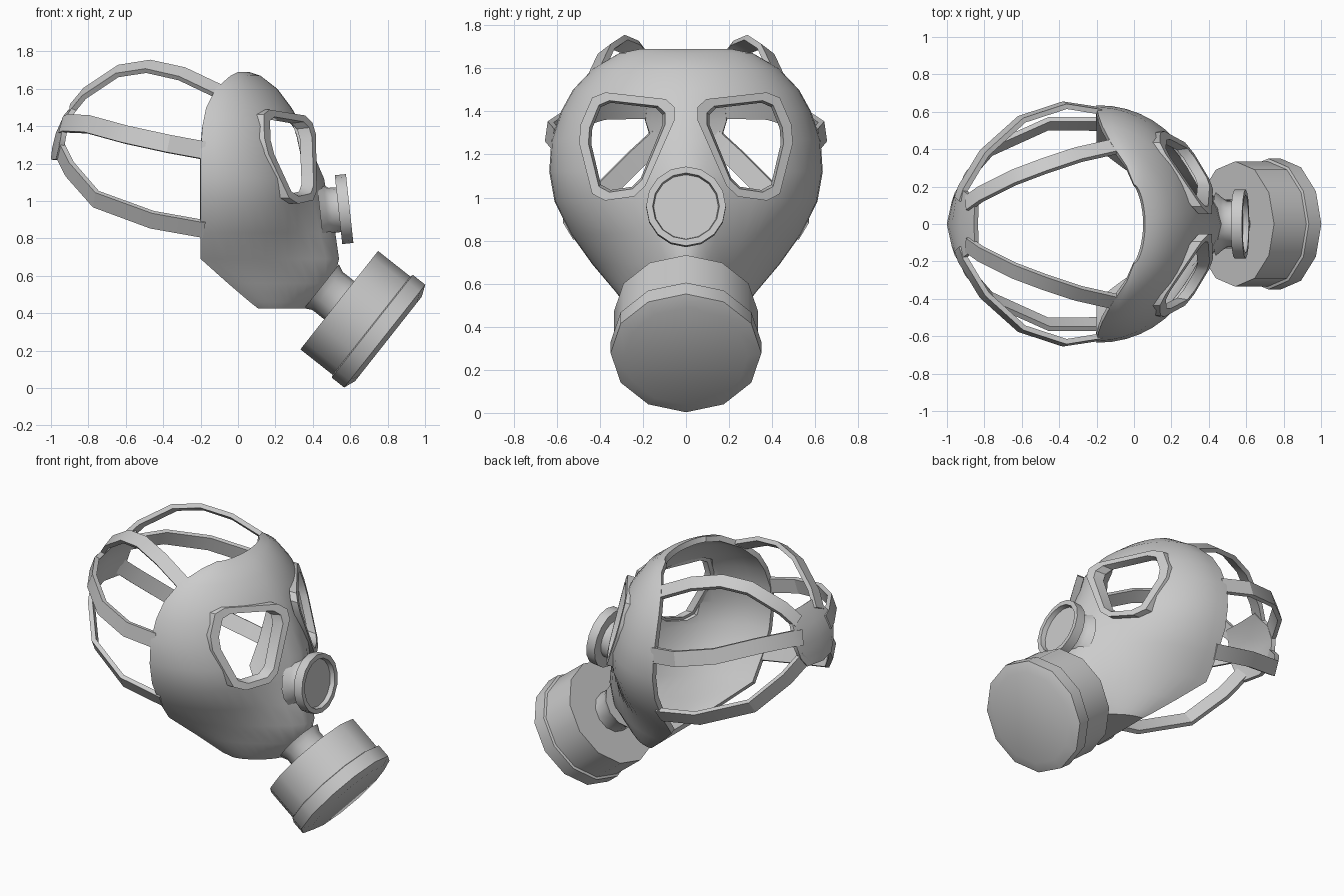
import bpy, bmesh, math
from mathutils import Vector as V

if "Cube" in bpy.data.objects:
    bpy.data.objects.remove(bpy.data.objects["Cube"])


def make(name, verts, faces, smooth=True, angle=38, fix=True):
    me = bpy.data.meshes.new(name)
    me.from_pydata([tuple(v) for v in verts], [], faces)
    if fix:
        bm = bmesh.new()
        bm.from_mesh(me)
        bmesh.ops.remove_doubles(bm, verts=bm.verts, dist=1e-5)
        bmesh.ops.recalc_face_normals(bm, faces=bm.faces)
        bm.to_mesh(me)
        bm.free()
    ob = bpy.data.objects.new(name, me)
    bpy.context.collection.objects.link(ob)
    if smooth:
        shade(ob, angle)
    return ob


def activate(ob):
    bpy.ops.object.select_all(action='DESELECT')
    ob.select_set(True)
    bpy.context.view_layer.objects.active = ob


def shade(ob, angle=38):
    activate(ob)
    bpy.ops.object.shade_smooth_by_angle(angle=math.radians(angle))


def apply_mods(ob):
    activate(ob)
    for m in list(ob.modifiers):
        bpy.ops.object.modifier_apply(modifier=m.name)


def bridge(rings, n, closed_rows=False):
    """Quads between rings of n points each (rings themselves are closed)."""
    cnt = rings if closed_rows else rings - 1
    return [(i * n + j, i * n + (j + 1) % n,
             ((i + 1) % rings) * n + (j + 1) % n, ((i + 1) % rings) * n + j)
            for i in range(cnt) for j in range(n)]


def revolve(name, profile, origin, axis, sides):
    a = V(axis).normalized()
    w = V((0, 1, 0))
    u = w.cross(a)
    verts = []
    for r, d in profile:
        for k in range(sides):
            t = 2 * math.pi * k / sides
            verts.append(V(origin) + a * d + (u * math.cos(t) + w * math.sin(t)) * r)
    n = len(profile)
    faces = bridge(n, sides)
    faces += [tuple(range(sides)), tuple(range((n - 1) * sides, n * sides))]
    return make(name, verts, faces)


# Face shell: horizontal sections (z, back x, front x, half width, nose bump, exponent)
sections = [
    (1.69, 0.00, 0.06, 0.21, 0, 1.8), (1.67, -0.04, 0.12, 0.31, 0, 1.8),
    (1.60, -0.12, 0.21, 0.43, 0, 1.85), (1.50, -0.17, 0.285, 0.525, 0, 1.9),
    (1.40, -0.19, 0.325, 0.58, 0.02, 2.0), (1.27, -0.20, 0.355, 0.625, 0.04, 2.0),
    (1.12, -0.20, 0.38, 0.635, 0.08, 2.1), (0.98, -0.20, 0.385, 0.61, 0.10, 2.1),
    (0.83, -0.20, 0.38, 0.535, 0.14, 2.0), (0.69, -0.20, 0.37, 0.435, 0.17, 1.9),
    (0.56, -0.06, 0.35, 0.325, 0.16, 1.85), (0.46, 0.05, 0.31, 0.25, 0.09, 1.8),
    (0.425, 0.09, 0.29, 0.21, 0.07, 1.8)]
SEG = 24


def nose(bump, y):
    return bump * math.exp(-(y / 0.18) ** 2)


def shell_x(y, z):
    """Front surface of the shell at a given y, z."""
    for a, b in zip(sections, sections[1:]):
        if b[0] <= z <= a[0]:
            f = (a[0] - z) / (a[0] - b[0])
            _, xb, xf, w, bump, n = [p + (q - p) * f for p, q in zip(a, b)]
            return xb + (xf - xb) * max(1 - (y / w) ** n, 0) ** (1 / n) + nose(bump, y)


verts = []
for z, xb, xf, w, bump, n in sections:
    for j in range(SEG + 1):
        t = -math.pi / 2 + math.pi * j / SEG
        y = w * math.copysign(abs(math.sin(t)) ** (2 / n), t)
        x = xb + (xf - xb) * max(math.cos(t), 0) ** (2 / n)
        verts.append((x + nose(bump, y), y, z))
C = SEG + 1
faces = [(i * C + j, (i + 1) * C + j, (i + 1) * C + j + 1, i * C + j + 1)
         for i in range(len(sections) - 1) for j in range(SEG)]
faces.append(tuple(reversed(range((len(sections) - 1) * C, len(sections) * C))))
shell = make("face_shell", verts, faces, smooth=False, fix=False)
sol = shell.modifiers.new("thickness", 'SOLIDIFY')
sol.thickness = 0.035
sol.offset = -1

# Eye openings and rims
eye = [(0.11, 1.385), (0.14, 1.415), (0.35, 1.44), (0.395, 1.42), (0.435, 1.32),
       (0.44, 1.25), (0.395, 1.06), (0.35, 1.035), (0.25, 1.05), (0.21, 1.09), (0.11, 1.335)]
cy, cz = 0.275, 1.24


def eye_ring(sy, sz, side, offset=0, mode="plane"):
    out = []
    for y, z in eye:
        y, z = cy + (y - cy) * sy, cz + (z - cz) * sz
        x = offset
        if mode == "plane":
            x += 0.487 - 0.645 * y - 0.303 * (z - 1.2)
        elif mode == "shell":
            x += shell_x(y, z)
        out.append((x, side * y, z))
    return out


N = len(eye)
for side, label in ((1, "left"), (-1, "right")):
    cutter = make("eye_cutter_" + label,
                  eye_ring(1.12, 1.1, side, 0, "flat") + eye_ring(1.12, 1.1, side, 0.9, "flat"),
                  bridge(2, N) + [tuple(range(N)), tuple(range(N, 2 * N))], smooth=False)
    cutter.hide_render = True
    b = shell.modifiers.new("eye_" + label, 'BOOLEAN')
    b.operation = 'DIFFERENCE'
    b.solver = 'EXACT'
    b.object = cutter
    rim = (eye_ring(1.34, 1.24, side, -0.04) + eye_ring(1.34, 1.24, side, 0.012) +
           eye_ring(1.08, 1.05, side, 0.014) + eye_ring(1.0, 1.0, side, -0.045))
    make("eye_rim_" + label, rim, bridge(4, N, True), angle=35)
apply_mods(shell)
shade(shell, 40)
for label in ("left", "right"):
    bpy.data.objects.remove(bpy.data.objects["eye_cutter_" + label])

# Round voice port on the nose
revolve("voice_port", [(0.17, -0.16), (0.14, -0.125), (0.122, -0.1), (0.12, -0.06), (0.185, -0.06),
                       (0.185, 0), (0.155, 0), (0.15, -0.03)], (0.597, 0, 0.96), (0.994, 0, 0.108), 16)

# Filter canister and its neck
revolve("filter_canister", [(0.15, -0.46), (0.13, -0.42), (0.13, -0.34), (0.335, -0.34),
                            (0.335, -0.12), (0.35, -0.115), (0.35, -0.03), (0.287, -0.005)],
        (0.808, 0, 0.259), (0.785, 0, -0.62), 12)

# Head straps: flat bands following the skull
CENTRE = V((-0.3, 0, 1.2))


def strap(name, path, width, side):
    pts = [V((x, side * y, z)) for x, y, z in path]
    verts = []
    for i, p in enumerate(pts):
        t = (pts[min(i + 1, len(pts) - 1)] - pts[max(i - 1, 0)]).normalized()
        nrm = p - CENTRE
        nrm = (nrm - t * nrm.dot(t)).normalized()
        w = t.cross(nrm) * width / 2
        h = nrm * 0.014
        verts += [p + w + h, p - w + h, p - w - h, p + w - h]
    k = len(pts)
    make(name, verts, bridge(k, 4) + [(0, 1, 2, 3), tuple(range(4 * k - 4, 4 * k))], angle=25)


paths = {
    "upper": ([(-0.10, 0.415, 1.585), (-0.3, 0.37, 1.68), (-0.48, 0.31, 1.72), (-0.64, 0.25, 1.695),
               (-0.82, 0.16, 1.575), (-0.89, 0.11, 1.49)], 0.085),
    "middle": ([(-0.18, 0.605, 1.27), (-0.37, 0.635, 1.305), (-0.6, 0.56, 1.355), (-0.8, 0.38, 1.41),
                (-0.915, 0.19, 1.415), (-0.935, 0.13, 1.405)], 0.095),
    "lower": ([(-0.18, 0.535, 0.85), (-0.46, 0.535, 0.90), (-0.76, 0.40, 1.01), (-0.90, 0.24, 1.17),
               (-0.955, 0.12, 1.28)], 0.095)}
for level, (path, width) in paths.items():
    for side, label in ((1, "left"), (-1, "right")):
        strap(level + "_strap_" + label, path, width, side)

# Rear pad joining the straps: rows (z, edge x, centre x, half width)
rows = [(1.54, -0.84, -0.845, 0.13), (1.45, -0.905, -0.92, 0.18), (1.36, -0.93, -0.96, 0.19),
        (1.28, -0.945, -0.98, 0.165), (1.22, -0.96, -0.987, 0.12)]
verts = [p for z, xe, xc, w in rows for p in ((xe, -w, z), (xc, 0, z), (xe, w, z))]
faces = [(3 * i + j, 3 * i + j + 1, 3 * i + j + 4, 3 * i + j + 3)
         for i in range(len(rows) - 1) for j in range(2)]
pad = make("rear_pad", verts, faces, smooth=False)
sol = pad.modifiers.new("thickness", 'SOLIDIFY')
sol.thickness = 0.028
sol.offset = 0
apply_mods(pad)
shade(pad, 30)
